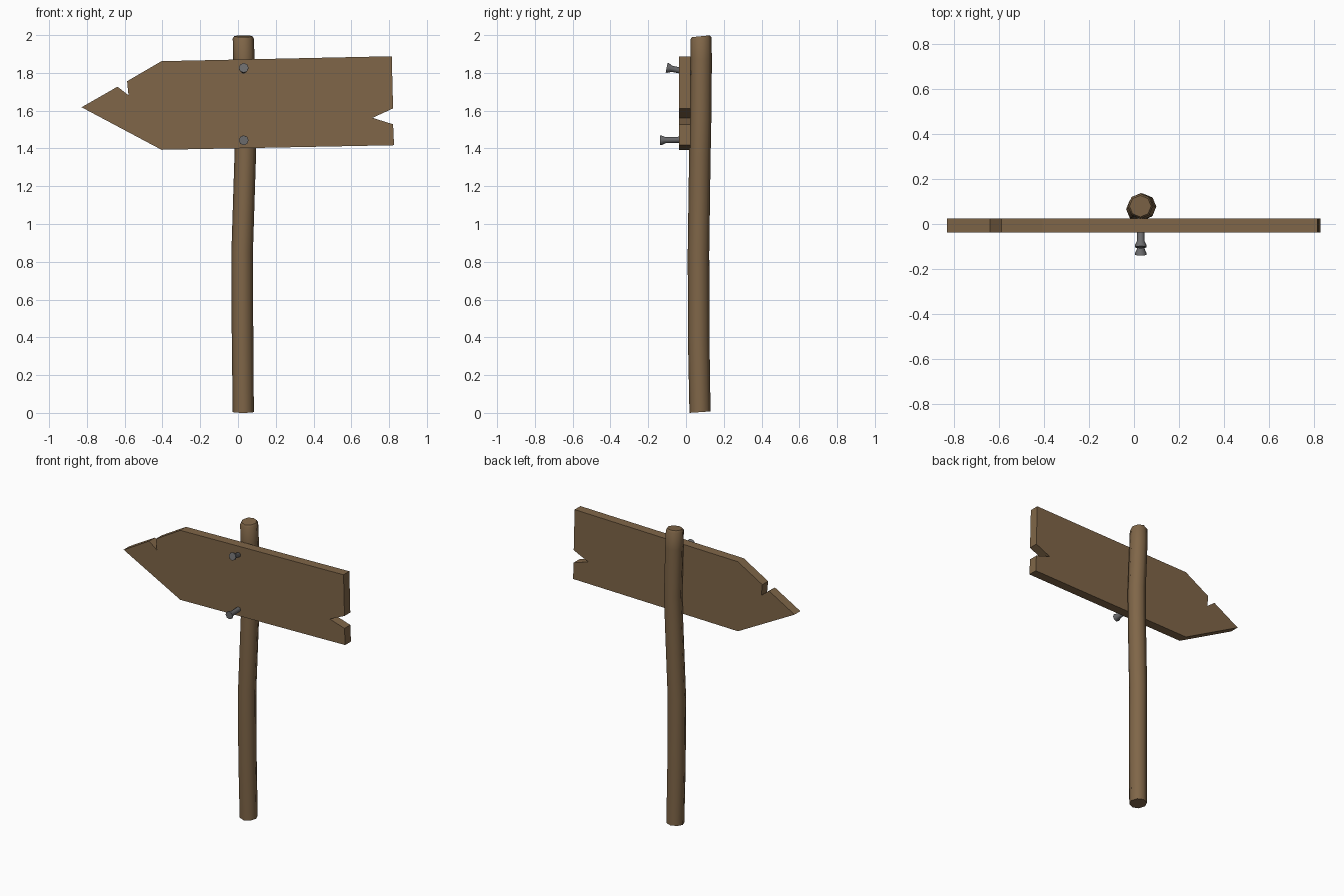
import bpy, bmesh, math
from mathutils import Vector

if "Cube" in bpy.data.objects:
    bpy.data.objects.remove(bpy.data.objects["Cube"])


def material(name, rgb):
    m = bpy.data.materials.new(name)
    m.diffuse_color = (*rgb, 1)
    m.use_nodes = True
    m.node_tree.nodes["Principled BSDF"].inputs["Base Color"].default_value = m.diffuse_color
    return m


wood = material("brown wood", (0.215, 0.133, 0.065))
iron = material("grey iron", (0.15, 0.15, 0.155))


def finish(bm, name, mat):
    bmesh.ops.recalc_face_normals(bm, faces=bm.faces[:])
    me = bpy.data.meshes.new(name)
    bm.to_mesh(me)
    bm.free()
    me.materials.append(mat)
    ob = bpy.data.objects.new(name, me)
    bpy.context.collection.objects.link(ob)
    return ob


def tube(name, rings, mat, sides=8):
    """Loft rings of (centre, radius, axis) and cap both ends."""
    bm = bmesh.new()
    loops = []
    for centre, radius, axis in rings:
        n = Vector(axis).normalized()
        u = Vector((1, 0, 0))
        u = (u - n * u.dot(n)).normalized()
        v = n.cross(u)
        loops.append([bm.verts.new(Vector(centre) + radius * (
            u * math.cos(math.tau * i / sides) + v * math.sin(math.tau * i / sides)))
            for i in range(sides)])
    for a, b in zip(loops, loops[1:]):
        for i in range(sides):
            j = (i + 1) % sides
            bm.faces.new((a[i], a[j], b[j], b[i])).smooth = True
    bm.faces.new(loops[0])
    bm.faces.new(loops[-1])
    return finish(bm, name, mat)


# Bent post with slightly slanted ends
path = [(0.028, 0.074, 0.004), (0.024, 0.067, 0.40), (0.022, 0.066, 0.85),
        (0.038, 0.073, 1.35), (0.042, 0.077, 1.55), (0.031, 0.080, 1.87),
        (0.028, 0.079, 1.982)]
rings = [(p, 0.057, (0, 0, 1)) for p in path]
rings[0] = (path[0], 0.056, (0, -0.07, 1))
rings[-1] = (path[-1], 0.056, (0, -0.1, 1))
rings.append(((0.028, 0.079, 1.994), 0.048, (0, -0.1, 1)))
tube("post", rings, wood)

# Arrow board with chipped notches
outline = [(-0.828, 1.618), (-0.638, 1.727), (-0.580, 1.682), (-0.587, 1.756),
           (-0.405, 1.862), (0.814, 1.888), (0.821, 1.612), (0.712, 1.562),
           (0.821, 1.528), (0.826, 1.417), (-0.405, 1.393)]
bm = bmesh.new()
face = bm.faces.new([bm.verts.new((x, -0.037, z)) for x, z in outline])
ext = bmesh.ops.extrude_face_region(bm, geom=[face], use_keep_orig=True)
bmesh.ops.translate(bm, vec=(0, 0.062, 0),
                    verts=[g for g in ext["geom"] if isinstance(g, bmesh.types.BMVert)])
finish(bm, "arrow_board", wood)

# Nails: shaft flaring to a flat head
for name, tip, slope in (("upper_nail", (0.03, -0.103, 1.827), -0.2),
                         ("lower_nail", (0.03, -0.138, 1.443), 0.03)):
    axis = Vector((0, 1, slope)).normalized()
    profile = [(0, 0.026), (0.008, 0.026), (0.030, 0.016), (0.15, 0.016)]
    tube(name, [(Vector(tip) + axis * d, r, axis) for d, r in profile], iron)
